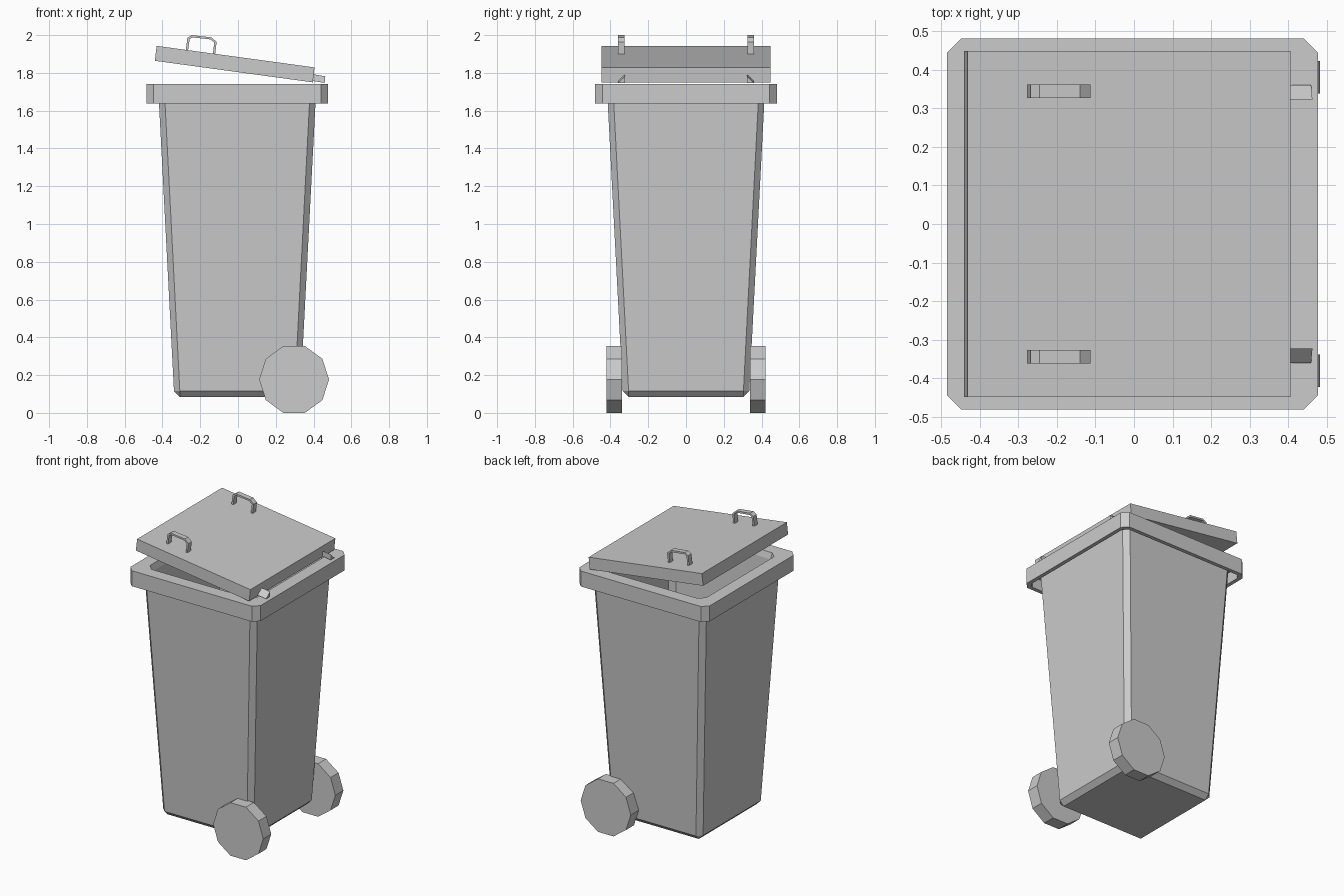
import bpy, bmesh
from math import sin, cos, pi
from mathutils import Vector

if "Cube" in bpy.data.objects:
    bpy.data.objects.remove(bpy.data.objects["Cube"])

CX = -0.004  # centre of the bin body


def finish(name, bm):
    bmesh.ops.remove_doubles(bm, verts=bm.verts, dist=0.0005)
    bmesh.ops.recalc_face_normals(bm, faces=bm.faces)
    me = bpy.data.meshes.new(name)
    bm.to_mesh(me)
    bm.free()
    ob = bpy.data.objects.new(name, me)
    bpy.context.collection.objects.link(ob)
    return ob


def loft(name, rings, closed=False):
    """Skin a list of equal-length point rings and cap (or join) the ends."""
    bm = bmesh.new()
    rows = [[bm.verts.new(p) for p in r] for r in rings]
    n = len(rows[0])
    pairs = list(zip(rows, rows[1:]))
    for a, b in pairs:
        for i in range(n):
            j = (i + 1) % n
            bm.faces.new((a[i], a[j], b[j], b[i]))
    bm.faces.new(rows[0])
    bm.faces.new(rows[-1])
    return finish(name, bm)


def octagon(h, c, z):
    """Square ring of half-size h with corners cut by c."""
    k = h - c
    pts = [(h, -k), (h, k), (k, h), (-k, h), (-h, k), (-h, -k), (-k, -h), (k, -h)]
    return [Vector((CX + x, y, z)) for x, y in pts]


def prism(name, profile, y0, y1):
    """Extrude an (x, z) profile along y."""
    return loft(name, [[Vector((x, y, z)) for x, z in profile] for y in (y0, y1)])


# Tapered bin body: base, outer wall, hollow skirt rim, inner wall, floor
body_profile = [
    (0.304, 0.0, 0.085), (0.335, 0.031, 0.116), (0.418, 0.032, 1.71),
    (0.455, 0.030, 1.71), (0.455, 0.030, 1.637), (0.481, 0.038, 1.637),
    (0.481, 0.038, 1.74), (0.396, 0.040, 1.74), (0.385, 0.035, 1.70),
    (0.312, 0.030, 0.125),
]
loft("bin_body", [octagon(*p) for p in body_profile])

# Tilted lid slab
prism("lid", [(-0.440, 1.864), (-0.431, 1.943), (0.405, 1.829), (0.396, 1.750)],
      -0.448, 0.448)

# Bent handle strip: outer line, then the inner line back again
handle = [(-0.277, 1.915), (-0.268, 1.985), (-0.245, 2.0), (-0.140, 1.988),
          (-0.113, 1.964), (-0.122, 1.890), (-0.134, 1.890), (-0.126, 1.961),
          (-0.145, 1.977), (-0.242, 1.988), (-0.256, 1.978), (-0.265, 1.915)]

# Wheel outline with ten sides
wheel = [(0.297 + 0.185 * cos(i * pi / 5), 0.177 + 0.186 * sin(i * pi / 5))
         for i in range(10)]

for s, side in ((-1, "front"), (1, "back")):
    prism(f"{side}_handle", handle, s * 0.326, s * 0.361)
    prism(f"{side}_wheel", wheel, s * 0.338, s * 0.422)
    # Triangular hinge peg sticking out of the lid
    tri = [(0.322, 0.033), (0.360, -0.002), (0.322, -0.002)]
    loft(f"{side}_hinge", [
        [Vector((x + 0.1 * h, s * y, z + h)) for y, h in tri]
        for x, z in ((0.385, 1.761), (0.459, 1.749))])
